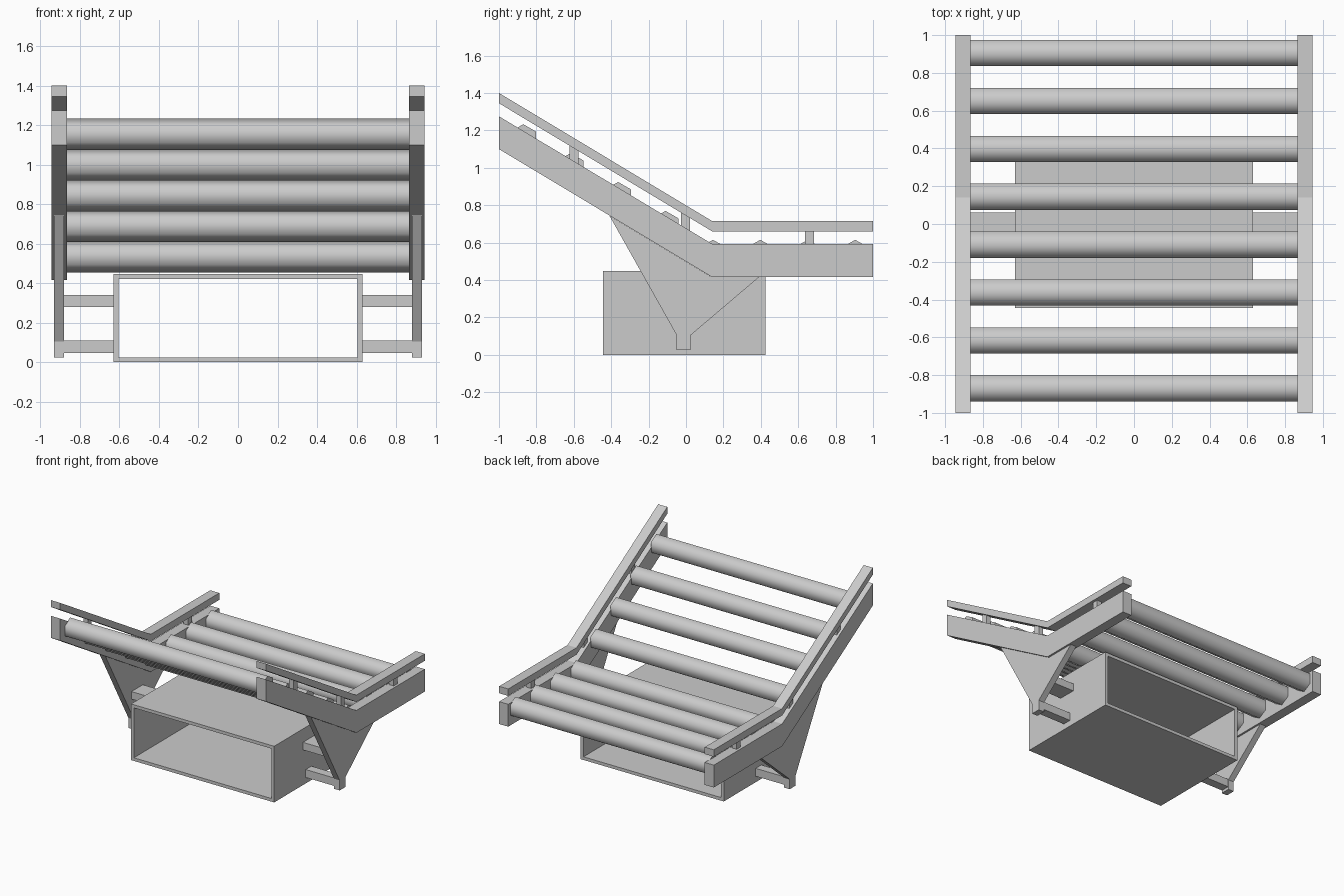
import bpy, bmesh, math

if "Cube" in bpy.data.objects:
    bpy.data.objects.remove(bpy.data.objects["Cube"])


def prism(name, profile, x0, x1, smooth=False):
    """Extrude a (y, z) outline along x from x0 to x1."""
    bm = bmesh.new()
    face = bm.faces.new([bm.verts.new((x0, y, z)) for y, z in profile])
    new = bmesh.ops.extrude_face_region(bm, geom=[face])["geom"]
    verts = [g for g in new if isinstance(g, bmesh.types.BMVert)]
    bmesh.ops.translate(bm, verts=verts, vec=(x1 - x0, 0, 0))
    bmesh.ops.recalc_face_normals(bm, faces=bm.faces)
    for f in bm.faces:
        f.smooth = smooth and abs(f.normal.x) < 0.5
    mesh = bpy.data.meshes.new(name)
    bm.to_mesh(mesh)
    bm.free()
    obj = bpy.data.objects.new(name, mesh)
    bpy.context.collection.objects.link(obj)
    return obj


def rect(y0, y1, z0, z1):
    return [(y0, z0), (y1, z0), (y1, z1), (y0, z1)]


def bent_band(z_high, z_low, thick_high, thick_low):
    """Sloped-then-level rail outline, given its underside heights."""
    return [(-1, z_high), (0.14, z_low), (1, z_low),
            (1, z_low + thick_low), (0.14, z_low + thick_low), (-1, z_high + thick_high)]


side_rail = bent_band(1.10, 0.415, 0.175, 0.178)
guard_rail = bent_band(1.345, 0.66, 0.055, 0.055)
leg = [(-0.41, 0.745), (-0.05, 0.105), (-0.05, 0.025), (0.025, 0.025),
       (0.025, 0.105), (0.39, 0.415), (0.14, 0.415)]

# Both sides: rails, posts, legs and crossbars
for s, side in ((-1, "left"), (1, "right")):
    prism(f"side_rail_{side}", side_rail, s * 0.865, s * 0.945)
    prism(f"guard_rail_{side}", guard_rail, s * 0.865, s * 0.945)
    prism(f"leg_{side}", leg, s * 0.88, s * 0.93)
    for i, (y, z0, z1) in enumerate([(-0.60, 1.01, 1.12), (-0.003, 0.66, 0.765), (0.66, 0.585, 0.67)]):
        prism(f"guard_post_{side}_{i}", rect(y - 0.024, y + 0.024, z0, z1), s * 0.885, s * 0.925)
    prism(f"upper_crossbar_{side}", rect(-0.083, 0.06, 0.28, 0.34), s * 0.625, s * 0.885)
    prism(f"lower_crossbar_{side}", rect(-0.048, 0.023, 0.047, 0.11), s * 0.625, s * 0.885)

# Six-sided smooth rollers, four on the slope and four on the level
for i in range(8):
    y = -0.87 + i * 0.2535
    z = 0.535 + max(0, 4 - i) * 0.1545
    hexagon = [(y + 0.08 * math.sin(a), z + 0.08 * math.cos(a))
               for a in (k * math.pi / 3 for k in range(6))]
    prism(f"roller_{i}", hexagon, -0.87, 0.87, smooth=True)

# Open-ended base box: rectangular tube running front to back
bm = bmesh.new()
rings = []
for y in (-0.445, 0.425):
    for inset in (0, 0.025):
        x, z0, z1 = 0.63 - inset, inset, 0.447 - inset
        rings.append([bm.verts.new(p) for p in
                      ((-x, y, z0), (x, y, z0), (x, y, z1), (-x, y, z1))])
for a, b in ((0, 1), (1, 3), (3, 2), (2, 0)):
    for k in range(4):
        n = (k + 1) % 4
        bm.faces.new((rings[a][k], rings[a][n], rings[b][n], rings[b][k]))
bmesh.ops.recalc_face_normals(bm, faces=bm.faces)
mesh = bpy.data.meshes.new("base_box")
bm.to_mesh(mesh)
bm.free()
bpy.context.collection.objects.link(bpy.data.objects.new("base_box", mesh))
